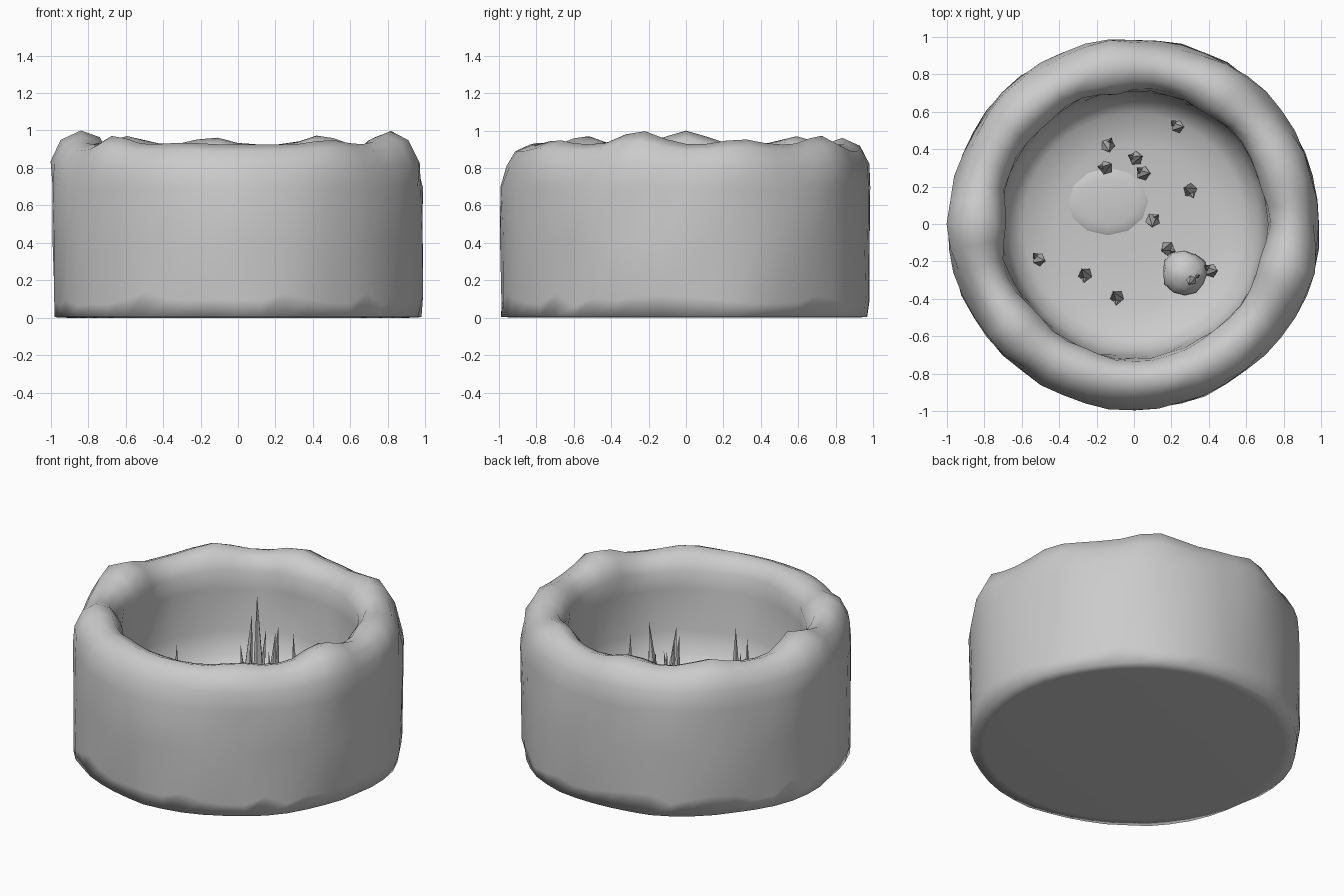
import bpy, bmesh, math, random
from mathutils import Vector

random.seed(4)
cube = bpy.data.objects.get("Cube")
if cube:
    bpy.data.objects.remove(cube, do_unlink=True)

grey = bpy.data.materials.new("stone_grey")
grey.use_nodes = True
colour = (0.6, 0.6, 0.6, 1)
grey.diffuse_color = colour
grey.node_tree.nodes["Principled BSDF"].inputs["Base Color"].default_value = colour

FLOOR = 0.2


def finish(name, bm, angle=None):
    bmesh.ops.recalc_face_normals(bm, faces=bm.faces)
    mesh = bpy.data.meshes.new(name)
    bm.to_mesh(mesh)
    bm.free()
    mesh.materials.append(grey)
    obj = bpy.data.objects.new(name, mesh)
    bpy.context.collection.objects.link(obj)
    if angle:
        bpy.ops.object.select_all(action="DESELECT")
        obj.select_set(True)
        bpy.context.view_layer.objects.active = obj
        bpy.ops.object.shade_smooth_by_angle(angle=math.radians(angle))
    return obj


# Lumps on the rim: angle in degrees, height, spread
LUMPS = [(180, .075, 10), (220, .05, 8), (343, .075, 10), (58, .05, 9),
         (100, .04, 8), (135, .045, 10), (20, .03, 9), (250, .01, 9), (305, .025, 9)]


def lump(deg):
    total = 0
    for centre, height, spread in LUMPS:
        d = (deg - centre + 180) % 360 - 180
        total += height * math.exp(-(d / spread) ** 2)
    return total


# Pot: revolved wall, rolled rim and hollow floor
PROFILE = [(.9, 0), (.978, .004), (.988, .1), (.985, .42), (.99, .7), (.96, .81),
           (.915, .89), (.84, .925), (.77, .9), (.725, .83), (.715, .72),
           (.705, .45), (.67, .31), (.59, .24), (.42, .21), (.2, FLOOR)]
SEGMENTS = 48
bm = bmesh.new()
rings = []
for i, (r, z) in enumerate(PROFILE):
    ring = []
    for s in range(SEGMENTS):
        deg = s * 360 / SEGMENTS
        t = math.radians(deg)
        rr, zz = r, z
        if z > .8:
            rise = lump(deg)
            zz += rise * (z - .75) / .175
            rr = .83 + (r - .83) * (1 + 5 * rise)
        if 0 < i < 12:
            rr += .005 * math.sin(5 * t + i) + random.uniform(-.006, .006)
        if i == 1:
            rr += .008 * math.sin(7 * t)
        if i == 2:
            zz += random.uniform(-.04, .04)
        rr = min(rr, 1)
        ring.append(bm.verts.new((rr * math.cos(t), rr * math.sin(t), zz)))
    rings.append(ring)
for a, b in zip(rings, rings[1:]):
    for s in range(SEGMENTS):
        n = (s + 1) % SEGMENTS
        bm.faces.new((a[s], a[n], b[n], b[s]))
bm.faces.new(rings[0])
bm.faces.new(rings[-1])
finish("pot", bm, 110)


def stone(name, centre, size, wobble):
    bm = bmesh.new()
    bmesh.ops.create_uvsphere(bm, u_segments=12, v_segments=8, radius=1)
    for v in bm.verts:
        k = 1 + random.uniform(-wobble, wobble)
        v.co = Vector(centre) + Vector([c * s * k for c, s in zip(v.co, size)])
    finish(name, bm, 60)


# Small boulder and a low flat slab on the floor
stone("boulder", (.27, -.26, FLOOR + .04), (.12, .12, .1), .06)
stone("flat_slab", (-.14, .12, FLOOR + .005), (.215, .18, .02), 0)

# Grass spikes: base x, base y, tip height
SPIKES = [(-.14, .42, .83), (-.15, .3, .73), (.01, .35, .68), (.05, .27, .69),
          (.23, .52, .55), (.3, .18, .75), (.1, .02, .7), (.18, -.13, .65),
          (-.51, -.19, .57), (-.26, -.27, .7), (-.09, -.39, .68),
          (.31, -.29, .6), (.41, -.25, .62)]
for n, (x, y, top) in enumerate(SPIKES):
    bm = bmesh.new()
    turn = random.uniform(0, math.tau)
    # One broad blade and a shorter one leaning the other way
    for k, width in enumerate((.04, .024)):
        a = turn + k * 2.4
        bx, by = x + .012 * k * math.cos(a), y + .012 * k * math.sin(a)
        base = [bm.verts.new((bx + width * math.cos(a + j * math.tau / 5),
                              by + width * math.sin(a + j * math.tau / 5), FLOOR - .01))
                for j in range(5)]
        height = top if k == 0 else FLOOR + (top - FLOOR) * .6
        tip = bm.verts.new((bx + .035 * math.cos(a), by + .035 * math.sin(a), height))
        for j in range(5):
            bm.faces.new((base[j], base[(j + 1) % 5], tip))
        bm.faces.new(base)
    finish("grass_spike_%d" % (n + 1), bm)
